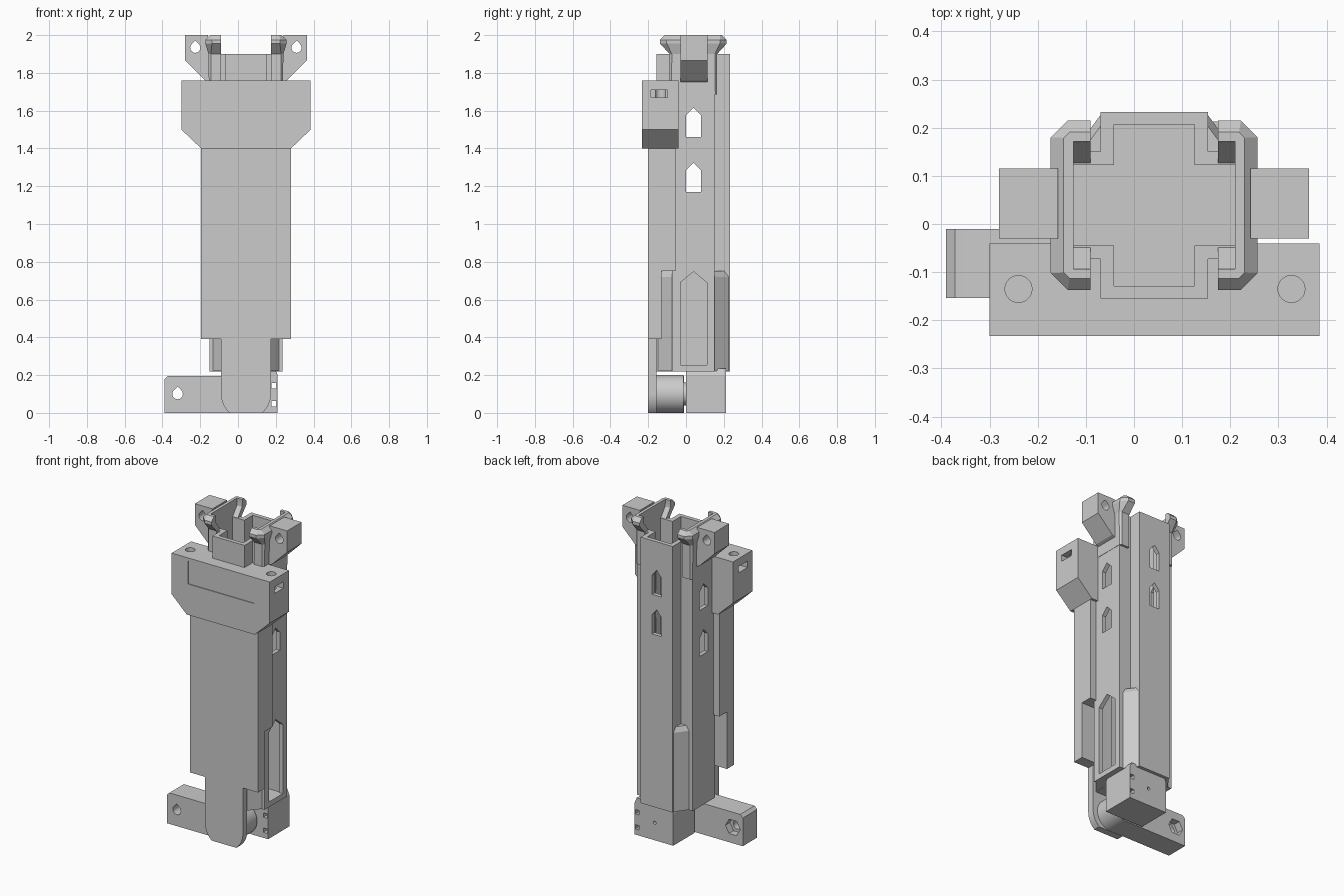
import bpy, bmesh, math
from mathutils import Vector

cube = bpy.data.objects.get("Cube")
if cube:
    bpy.data.objects.remove(cube, do_unlink=True)

grey = bpy.data.materials.new("plain grey")
grey.use_nodes = True
COLOUR = (0.6, 0.6, 0.6, 1)
grey.diffuse_color = COLOUR
grey.node_tree.nodes["Principled BSDF"].inputs["Base Color"].default_value = COLOUR

CX, CY = 0.042, 0.039      # tube axis
PIN_Z = 0.1                # hinge height


def loft(name, rings):
    """Closed solid skinned through equal-length rings of 3D points."""
    bm = bmesh.new()
    loops = [[bm.verts.new(p) for p in ring] for ring in rings]
    for low, high in zip(loops, loops[1:]):
        for i in range(len(low)):
            j = (i + 1) % len(low)
            bm.faces.new((low[i], low[j], high[j], high[i]))
    bm.faces.new(loops[0][::-1])
    bm.faces.new(loops[-1])
    bmesh.ops.recalc_face_normals(bm, faces=bm.faces)
    mesh = bpy.data.meshes.new(name)
    bm.to_mesh(mesh)
    bm.free()
    mesh.materials.append(grey)
    ob = bpy.data.objects.new(name, mesh)
    bpy.context.collection.objects.link(ob)
    return ob


def prism(name, pts, axis, lo, hi):
    """Extrude a 2D outline along an axis; the outline uses the other two axes in order."""
    place = {"x": lambda p, d: (d, p[0], p[1]),
             "y": lambda p, d: (p[0], d, p[1]),
             "z": lambda p, d: (p[0], p[1], d)}[axis]
    return loft(name, [[place(p, d) for p in pts] for d in (lo, hi)])


def rect(x0, x1, y0, y1):
    return [(x0, y0), (x1, y0), (x1, y1), (x0, y1)]


def circle(x, y, r, n=32, start=0.0):
    return [(x + r * math.cos(start + math.tau * i / n),
             y + r * math.sin(start + math.tau * i / n)) for i in range(n)]


def teardrop(x, y, r):
    arc = [math.radians(135 + 270 * i / 12) for i in range(13)]
    return [(x + r * math.cos(a), y + r * math.sin(a)) for a in arc] + [(x, y + 1.42 * r)]


def house(x, half, z0, eave, tip):
    return [(x - half, z0), (x + half, z0), (x + half, eave), (x, tip), (x - half, eave)]


def plus(length, width):
    quarter = [(length, -width), (length, width), (width, width)]
    pts = []
    for k in range(4):
        for x, y in quarter:
            for _ in range(k):
                x, y = -y, x
            pts.append((CX + x, CY + y))
    return pts


def combine(ob, tools, operation="DIFFERENCE"):
    for tool in tools:
        tool.hide_render = True
        mod = ob.modifiers.new("cut", "BOOLEAN")
        mod.operation, mod.solver, mod.object = operation, "EXACT", tool
        bpy.context.view_layer.objects.active = ob
        bpy.ops.object.modifier_apply(modifier=mod.name)
        bpy.data.objects.remove(tool, do_unlink=True)


def smooth(ob):
    bpy.ops.object.select_all(action="DESELECT")
    ob.select_set(True)
    bpy.context.view_layer.objects.active = ob
    bpy.ops.object.shade_smooth_by_angle(angle=math.radians(30))


# Hollow cross-shaped tube with an eight-sided lower sleeve
tube = prism("tube", plus(0.194, 0.112), "z", 0.22, 1.9)
octagon = [(0.107, 0.194), (-0.107, 0.194), (-0.194, 0.076), (-0.194, -0.09),
           (-0.107, -0.194), (0.107, -0.194), (0.194, -0.09), (0.194, 0.076)]
sleeve = loft("sleeve", [[(CX + x * s, CY + y * s, z) for x, y in octagon]
                         for z, s in ((0.221, 0.999), (0.72, 0.999), (0.75, 0.93))])
combine(tube, [sleeve], "UNION")
cuts = [prism("cavity", plus(0.168, 0.084), "z", 0.25, 3)]
for z in (1.17, 1.46):
    cuts.append(prism("side_window", house(0.04, 0.04, z, z + 0.115, z + 0.155), "x", -1, 1))
for z in (1.31, 1.56):
    cuts.append(prism("back_window", house(CX, 0.033, z, z + 0.12, z + 0.16), "y", CY, 1))
cuts.append(prism("side_slot", house(0.04, 0.07, 0.253, 0.69, 0.748), "x", 0.15, 1))
combine(tube, cuts)

# Front cover with a rounded tongue, wrapped around the tube
upper = prism("front_cover", rect(-0.195, 0.28, -0.2, -0.055), "z", 0.75, 1.45)
lower = prism("cover_skirt", rect(-0.195, 0.28, -0.2, -0.13), "z", 0.39, 0.76)
sheath = prism("sheath", plus(0.19, 0.11), "z", 0.2, 3)
combine(upper, [lower], "UNION")
combine(upper, [sheath])
R = 0.132
flat = math.asin(PIN_Z / R)
arc = [math.pi + flat * i / 8 for i in range(9)]
arc += [math.tau - flat + flat * i / 8 for i in range(9)]
outline = [(CX + R * math.cos(a), PIN_Z + R * math.sin(a)) for a in arc]
tongue = prism("tongue", outline + [(CX + R, 0.4), (CX - R, 0.4)], "y", -0.2, -0.157)
smooth(tongue)

# Wide block at the head of the cover
head = prism("head_block", [(-0.195, 1.4), (0.28, 1.4), (0.385, 1.5), (0.385, 1.76),
                            (-0.3, 1.76), (-0.3, 1.5)], "y", -0.233, -0.04)
cuts = [prism("sheath", plus(0.19, 0.11), "z", 1, 3),
        prism("label_recess", rect(-0.185, 0.275, 1.595, 1.742), "y", -0.3, -0.228)]
for x, side in ((-0.24, -0.3), (0.327, 0.385)):
    cuts.append(prism("screw_hole", circle(x, -0.135, 0.028), "z", 1.6, 1.9))
    cuts.append(prism("cable_slot", rect(-0.185, -0.098, 1.67, 1.71), "x",
                      side - 0.07, side + 0.07))
combine(head, cuts)

# Flared clips and drilled ears at the top, mirrored about the tube axis
for side, label in ((-1, "right"), (1, "left")):
    def clip_ring(z, out, half, inner, chamfer):
        end, wall = 0.132, 0.168
        pts = [(end, -half), (out - chamfer, -half), (out, -half + chamfer),
               (out, half - chamfer), (out - chamfer, half), (end, half),
               (end, inner), (wall, inner), (wall, -inner), (end, -inner)]
        return [(CX + side * x, CY + y, z) for x, y in pts]

    loft(label + "_clip", [clip_ring(1.685, 0.196, 0.126, 0.088, 0.01),
                           clip_ring(1.9, 0.198, 0.126, 0.088, 0.012),
                           clip_ring(1.955, 0.215, 0.176, 0.13, 0.035),
                           clip_ring(1.975, 0.215, 0.176, 0.132, 0.035),
                           clip_ring(2.0, 0.188, 0.152, 0.132, 0.012)])
    ear_pts = [(0.19, 1.75), (0.216, 1.76), (0.322, 1.865), (0.322, 2.0), (0.2, 2.0)]
    ear = prism(label + "_ear", [(CX + side * x, z) for x, z in ear_pts], "y", -0.03, 0.115)
    combine(ear, [prism("ear_hole", teardrop(CX + side * 0.268, 1.933, 0.027), "y", -1, 1)])

# Hinge arm with a round knuckle
arm = prism("hinge_arm", [(-0.39, 0), (CX, 0), (CX, 0.196), (-0.372, 0.196), (-0.39, 0.178)],
            "y", -0.154, -0.01)
knuckle = prism("knuckle", circle(CX, PIN_Z, 0.1, 64), "y", -0.156, -0.012)
combine(arm, [knuckle], "UNION")
combine(arm, [prism("bolt_hole", teardrop(-0.32, PIN_Z, 0.028), "y", -1, 1),
              prism("nut_pocket", circle(-0.32, PIN_Z, 0.052, 6), "y", -0.055, 1)])
smooth(arm)
smooth(prism("hinge_pin", circle(CX, PIN_Z, 0.06), "y", -0.17, 0.02))

# Block under the back of the tube
foot = prism("foot_block", [(-0.06, 0), (0.21, 0), (0.21, 0.2), (0.195, 0.235),
                            (-0.045, 0.235), (-0.06, 0.2)], "y", 0, 0.213)
cuts = [prism("foot_hole", circle(0.07, 0.11, 0.01, 12), "y", 0.15, 1)]
for z in (0.035, 0.13):
    cuts.append(prism("foot_slot", rect(0.178, 0.205, z, z + 0.028), "y", -1, 1))
combine(foot, cuts)
